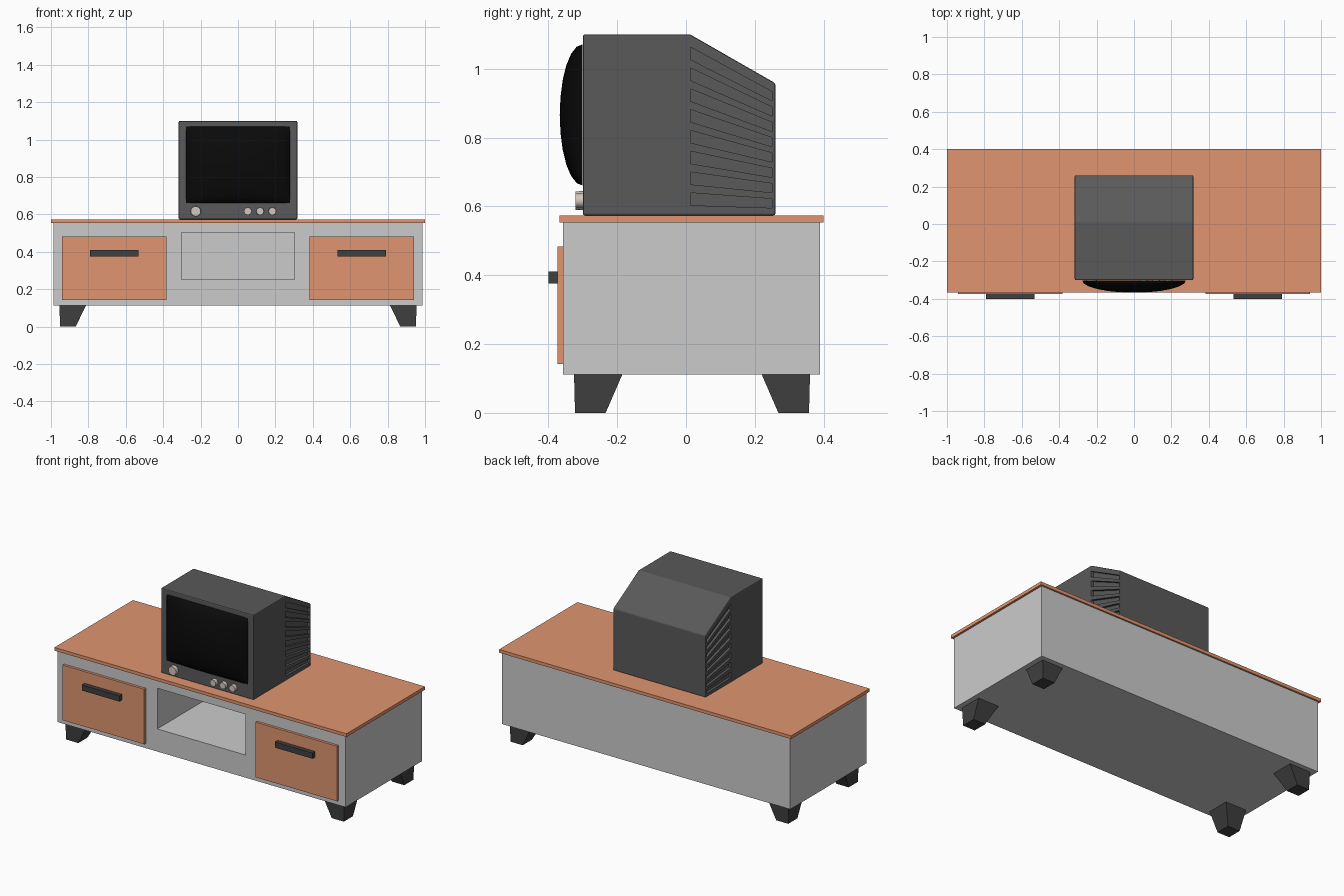
import bpy, bmesh, math

if "Cube" in bpy.data.objects:
    bpy.data.objects.remove(bpy.data.objects["Cube"])


def material(name, rgb):
    m = bpy.data.materials.new(name)
    m.diffuse_color = (*rgb, 1)
    m.use_nodes = True
    m.node_tree.nodes["Principled BSDF"].inputs["Base Color"].default_value = m.diffuse_color
    return m


WOOD = material("orange_wood", (0.75, 0.30, 0.16))
DARK = material("dark_grey", (0.05, 0.05, 0.05))
SHELL = material("shell_grey", (0.10, 0.10, 0.10))
GLASS = material("black_glass", (0.003, 0.003, 0.003))
METAL = material("knob_metal", (0.65, 0.58, 0.52))


def finish(name, bm, mat=None):
    bmesh.ops.recalc_face_normals(bm, faces=bm.faces)
    me = bpy.data.meshes.new(name)
    bm.to_mesh(me)
    bm.free()
    ob = bpy.data.objects.new(name, me)
    bpy.context.collection.objects.link(ob)
    if mat:
        me.materials.append(mat)
    return ob


def add_hull(bm, a, b):
    """Join two matching loops of points into a closed solid."""
    va = [bm.verts.new(p) for p in a]
    vb = [bm.verts.new(p) for p in b]
    bm.faces.new(va)
    bm.faces.new(vb[::-1])
    n = len(va)
    for i in range(n):
        j = (i + 1) % n
        bm.faces.new((va[i], vb[i], vb[j], va[j]))


def rect(x, y, z):
    return [(x[0], y[0], z), (x[1], y[0], z), (x[1], y[1], z), (x[0], y[1], z)]


def box(name, x, y, z, mat=None):
    bm = bmesh.new()
    add_hull(bm, rect(x, y, z[0]), rect(x, y, z[1]))
    return finish(name, bm, mat)


def apply_modifiers(ob):
    bpy.context.view_layer.update()
    dg = bpy.context.evaluated_depsgraph_get()
    me = bpy.data.meshes.new_from_object(ob.evaluated_get(dg))
    ob.modifiers.clear()
    ob.data = me


def cut(ob, cutter):
    cutter.hide_render = True
    mod = ob.modifiers.new("cut", 'BOOLEAN')
    mod.operation = 'DIFFERENCE'
    mod.solver = 'EXACT'
    mod.object = cutter
    apply_modifiers(ob)
    bpy.data.objects.remove(cutter)


# Cabinet body with open niche, and its top board
body = box("cabinet_body", (-0.987, 0.987), (-0.357, 0.39), (0.112, 0.554))
cut(body, box("niche_cutter", (-0.303, 0.303), (-0.5, 0.36), (0.252, 0.504)))
box("cabinet_top", (-1, 1), (-0.367, 0.40), (0.554, 0.574), WOOD)

# Drawers, handles and tapered legs, mirrored left and right
for s, side in ((-1, "left"), (1, "right")):
    box(side + "_drawer", sorted((s * 0.381, s * 0.94)), (-0.373, -0.355), (0.142, 0.483), WOOD)
    box(side + "_handle", sorted((s * 0.532, s * 0.79)), (-0.40, -0.372), (0.376, 0.411), DARK)
    for t, end in ((-1, "front"), (1, "back")):
        yc = 0.0175
        bm = bmesh.new()
        add_hull(bm,
                 rect((s * 0.868, s * 0.951), (yc + t * 0.251, yc + t * 0.340), 0),
                 rect((s * 0.813, s * 0.955), (yc + t * 0.202, yc + t * 0.343), 0.113))
        finish(f"{end}_{side}_leg", bm, DARK)

# Television shell: side profile extruded across, edges softened
profile = [(-0.30, 0.574), (0.26, 0.574), (0.26, 0.958), (0.012, 1.10), (-0.30, 1.10)]
bm = bmesh.new()
add_hull(bm, [(-0.317, y, z) for y, z in profile], [(0.317, y, z) for y, z in profile])
shell = finish("television_shell", bm, SHELL)
bev = shell.modifiers.new("soften", 'BEVEL')
bev.width = 0.006
bev.segments = 2
apply_modifiers(shell)

# Vent slots fanning down toward the back, on both sides
bm = bmesh.new()
for i in range(8):
    hi = 1.063 - i * 0.0605
    lo = hi - 0.036
    back = lambda z: 0.574 + (z - 0.574) * 0.735
    quad = [(0.013, lo), (0.25, back(lo)), (0.25, back(hi)), (0.013, hi)]
    for s in (-1, 1):
        add_hull(bm, [(s * 0.302, y, z) for y, z in quad], [(s * 0.34, y, z) for y, z in quad])
cut(shell, finish("vent_cutter", bm))

# Bulging glass screen
n = 12
bm = bmesh.new()
bmesh.ops.create_grid(bm, x_segments=n, y_segments=n, size=1)
for v in bm.verts:
    u, w = math.sin(v.co.x * math.pi / 2), math.sin(v.co.y * math.pi / 2)
    f = math.sqrt(max(0, (1 - u * u) * (1 - w * w)))
    v.co = (u * 0.278, -0.301 - 0.066 * f, 0.866 + w * 0.205)
screen = finish("screen", bm, GLASS)
for p in screen.data.polygons:
    p.use_smooth = True
if sum(p.normal.y for p in screen.data.polygons) > 0:
    screen.data.flip_normals()

# Control knobs
for i, (x, r) in enumerate([(-0.226, 0.028), (0.052, 0.021), (0.118, 0.021), (0.184, 0.021)]):
    bm = bmesh.new()
    ring = lambda y, k: [(x + k * r * math.cos(a * math.tau / 24), y,
                          0.617 + k * r * math.sin(a * math.tau / 24)) for a in range(24)]
    add_hull(bm, ring(-0.295, 1), ring(-0.321, 0.95))
    knob = finish(f"knob_{i + 1}", bm, METAL)
    for p in knob.data.polygons:
        p.use_smooth = len(p.vertices) == 4
    for e in knob.data.edges:
        e.use_edge_sharp = True if abs(knob.data.vertices[e.vertices[0]].co.y
                                       - knob.data.vertices[e.vertices[1]].co.y) < 1e-5 else False
